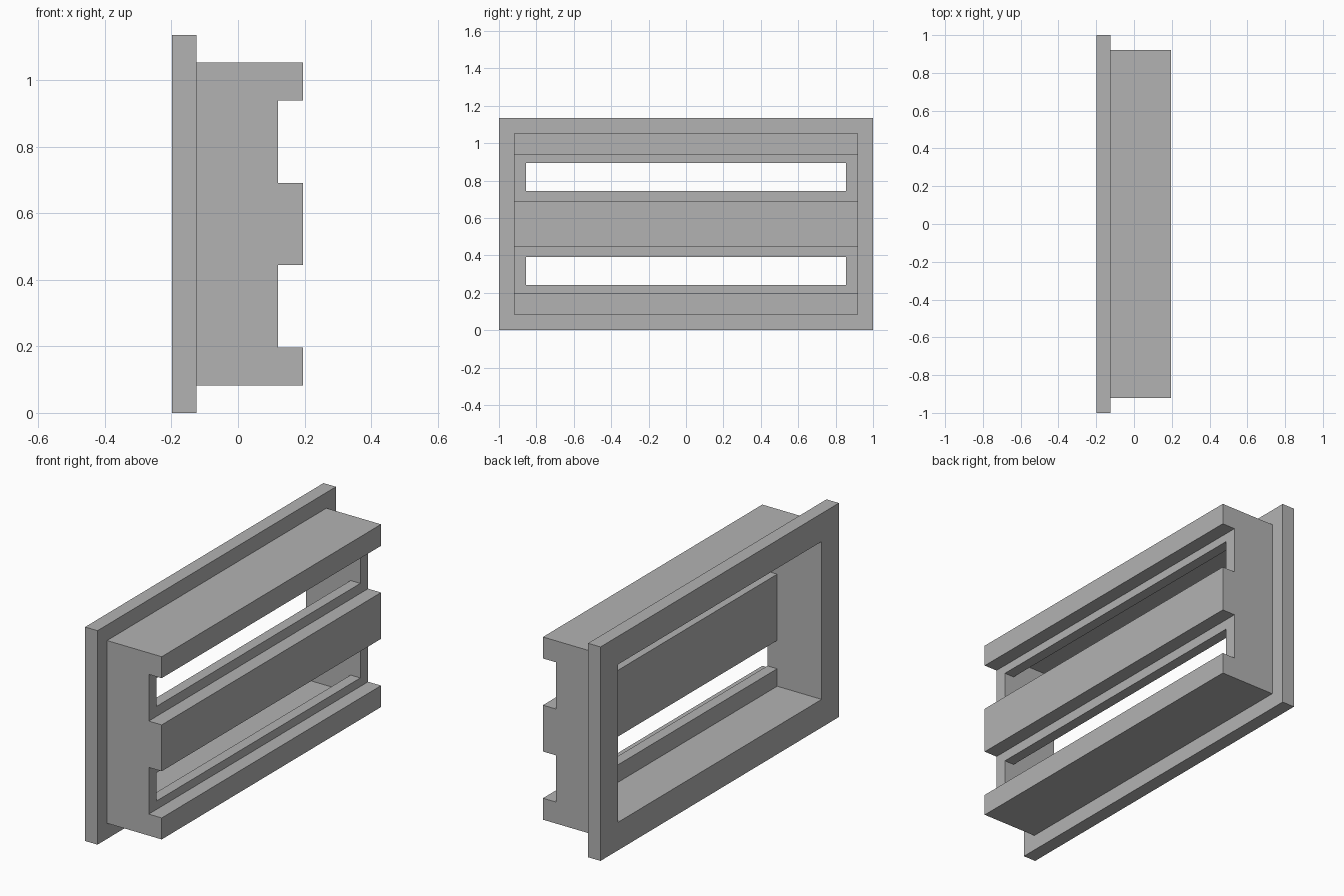
import bpy
import bmesh

cube = bpy.data.objects.get("Cube")
if cube:
    bpy.data.objects.remove(cube, do_unlink=True)

MID = 0.568                      # mid height of the frame
BACK, STEP, INNER, RECESS, FRONT = -0.198, -0.125, 0.063, 0.12, 0.196

grey = bpy.data.materials.new("plain grey")
grey.use_nodes = True
colour = (0.45, 0.45, 0.45, 1)
grey.diffuse_color = colour
grey.node_tree.nodes["Principled BSDF"].inputs["Base Color"].default_value = colour


def extrude_profile(name, profile, half_width):
    """Extrude a closed (x, z) outline along y, centred on y = 0."""
    bm = bmesh.new()
    verts = [bm.verts.new((x, -half_width, z)) for x, z in profile]
    face = bm.faces.new(verts)
    grown = bmesh.ops.extrude_face_region(bm, geom=[face])["geom"]
    moved = [v for v in grown if isinstance(v, bmesh.types.BMVert)]
    bmesh.ops.translate(bm, verts=moved, vec=(0, 2 * half_width, 0))
    bmesh.ops.recalc_face_normals(bm, faces=bm.faces)
    mesh = bpy.data.meshes.new(name)
    bm.to_mesh(mesh)
    bm.free()
    mesh.materials.append(grey)
    obj = bpy.data.objects.new(name, mesh)
    bpy.context.collection.objects.link(obj)
    return obj


def notched(x_back, x_base, x_notch, half_height, low, high):
    """Upright block outline whose front edge steps to x_notch over two bands."""
    pts = [(x_back, -half_height), (x_base, -half_height)]
    for a, b in ((-high, -low), (low, high)):
        pts += [(x_base, a), (x_notch, a), (x_notch, b), (x_base, b)]
    pts += [(x_base, half_height), (x_back, half_height)]
    return [(x, z + MID) for x, z in pts]


def combine(target, other, operation):
    """Apply an exact boolean and remove the helper."""
    mod = target.modifiers.new("combine", 'BOOLEAN')
    mod.object, mod.operation, mod.solver = other, operation, 'EXACT'
    graph = bpy.context.evaluated_depsgraph_get()
    mesh = bpy.data.meshes.new_from_object(target.evaluated_get(graph))
    target.modifiers.clear()
    target.data = mesh
    bpy.data.objects.remove(other, do_unlink=True)


# Deep housing with two long channels across its face
housing = extrude_profile(
    "slotted_frame", notched(STEP - 0.03, FRONT, RECESS, 0.485, 0.123, 0.371), 0.92)

# Wide rim around the open side
rim = extrude_profile(
    "rim", [(BACK, 0), (STEP, 0), (STEP, 2 * MID), (BACK, 2 * MID)], 1.0)
combine(housing, rim, 'UNION')

# Hollow interior, with the two slots breaking through the channels
hollow = extrude_profile(
    "hollow_cutter", notched(-0.5, INNER, 0.5, 0.419, 0.176, 0.326), 0.855)
hollow.hide_render = True
combine(housing, hollow, 'DIFFERENCE')
